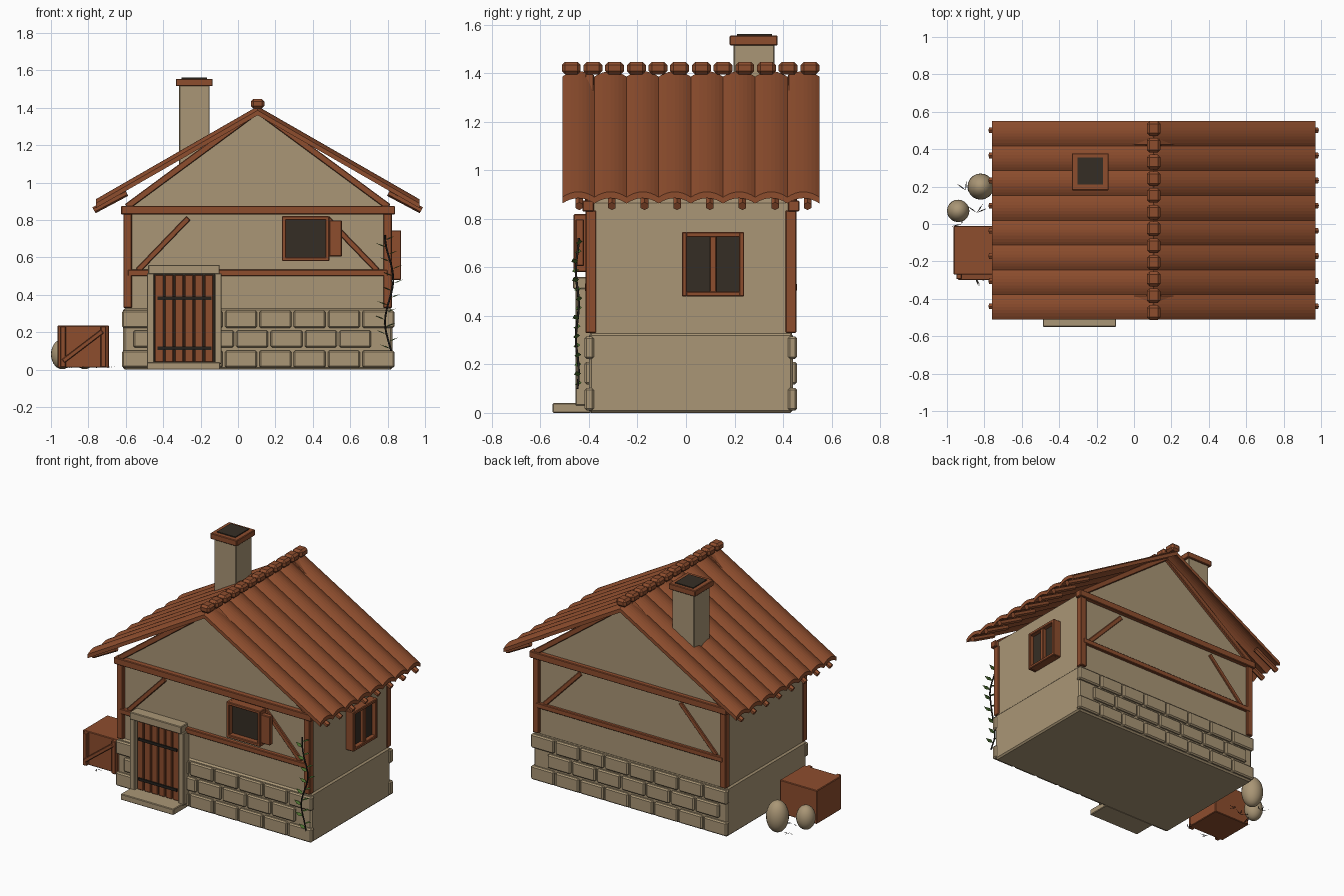
import bpy, bmesh, math, random
from mathutils import Vector, Matrix

if "Cube" in bpy.data.objects:
    bpy.data.objects.remove(bpy.data.objects["Cube"])

random.seed(4)
CX, CY = 0.105, 0.02          # middle of the house


def mat(name, rgb):
    m = bpy.data.materials.new(name)
    m.diffuse_color = (*rgb, 1)
    m.use_nodes = True
    m.node_tree.nodes["Principled BSDF"].inputs["Base Color"].default_value = m.diffuse_color
    return m


TAN = mat("plaster_stone", (0.40, 0.305, 0.18))
WOOD = mat("red_brown_wood", (0.27, 0.075, 0.027))
DARK = mat("dark_opening", (0.036, 0.027, 0.018))
IRON = mat("dark_iron", (0.018, 0.015, 0.012))
LEAF = mat("leaf_green", (0.075, 0.17, 0.03))


def finish(name, bm, m, bevel=0):
    bmesh.ops.recalc_face_normals(bm, faces=bm.faces)
    me = bpy.data.meshes.new(name)
    bm.to_mesh(me)
    bm.free()
    me.materials.append(m)
    ob = bpy.data.objects.new(name, me)
    bpy.context.collection.objects.link(ob)
    if bevel:
        b = ob.modifiers.new("bevel", 'BEVEL')
        b.width, b.segments = bevel, 1
    return ob


def box(name, x, y, z, m, bevel=0.004):
    bm = bmesh.new()
    c = [(a[0] + a[1]) / 2 for a in (x, y, z)]
    s = [a[1] - a[0] for a in (x, y, z)]
    bmesh.ops.create_cube(bm, size=1, matrix=Matrix.Translation(c) @ Matrix.Diagonal((*s, 1)))
    return finish(name, bm, m, bevel)


def beam(name, p, q, y, h, m=WOOD):
    """Slanted bar from p to q in the xz plane, y range, height h."""
    p, q = Vector((p[0], 0, p[1])), Vector((q[0], 0, q[1]))
    d = q - p
    bm = bmesh.new()
    mtx = (Matrix.Translation((p + q) / 2 + Vector((0, sum(y) / 2, 0)))
           @ Matrix.Rotation(-math.atan2(d.z, d.x), 4, 'Y')
           @ Matrix.Diagonal((d.length, y[1] - y[0], h, 1)))
    bmesh.ops.create_cube(bm, size=1, matrix=mtx)
    return finish(name, bm, m, 0.004)


def prism(name, pts, vec, m):
    """Extrude a closed outline along vec."""
    bm = bmesh.new()
    f = bm.faces.new([bm.verts.new(p) for p in pts])
    r = bmesh.ops.extrude_face_region(bm, geom=[f])
    bmesh.ops.translate(bm, vec=vec, verts=[v for v in r['geom'] if isinstance(v, bmesh.types.BMVert)])
    return finish(name, bm, m)


# --- body: stone base, plaster walls, gable prism
box("stone_base", (-0.615, 0.825), (-0.40, 0.44), (0, 0.328), TAN, 0.01)
box("walls", (-0.605, 0.815), (-0.39, 0.437), (0.32, 0.87), TAN)
prism("gable", [(-0.605, -0.39, 0.865), (0.815, -0.39, 0.865), (CX, -0.39, 1.385)], (0, 0.827, 0), TAN)

# --- stone blocks and timber frame, same on front and back
for side, s in (("front", -1), ("back", 1)):
    def yr(a, b):
        return tuple(sorted((CY + s * a, CY + s * b)))
    for row, (z0, x0, n) in enumerate(((0.01, -0.62, 8), (0.118, -0.56, 7), (0.223, -0.62, 8))):
        for i in range(n):
            x = x0 + i * 0.1835
            if s < 0 and x > -0.48 and x + 0.17 < -0.1:
                continue
            box(f"{side}_block", (x, x + 0.171), yr(0.40, 0.438), (z0, z0 + 0.092), TAN, 0.008)
    box(f"{side}_top_beam", (-0.625, 0.84), yr(0.40, 0.447), (0.83, 0.875), WOOD)
    box(f"{side}_mid_beam", (-0.59, 0.80), yr(0.40, 0.437), (0.50, 0.535), WOOD)
    for k in (-1, 1):
        c = CX + k * 0.695
        box(f"{side}_post", (c - 0.023, c + 0.023), yr(0.39, 0.435), (0.33, 0.835), WOOD)
        beam(f"{side}_brace", (CX + k * 0.64, 0.53), (CX + k * 0.37, 0.81), yr(0.40, 0.425), 0.03)
        beam(f"{side}_rake", (CX + k * 0.70, 0.87), (CX + k * 0.005, 1.383), yr(0.40, 0.437), 0.035)

# --- roof: curved tile columns, rafter tails, ridge caps
W, N = 0.1325, 8
SLOPE = Vector((0.865, 0, -0.497))
for k in (-1, 1):
    run = Vector((k * SLOPE.x, 0, SLOPE.z))
    for i in range(N):
        yc = -0.51 + W * (i + 0.5)
        top, low = [], []
        for j in range(9):
            t = -1 + j / 4
            y, z = yc + t * W * 0.5, 1.408 - 0.022 * t * t
            top.append((CX, y, z))
            low.append((CX, y, z - 0.026))
        prism("roof_tile_column", top + low[::-1], run, WOOD)
    for i in range(8):
        y = -0.44 + i * 0.1345
        p, q = Vector((CX + k * 0.875, y, 0.852)), Vector((CX + k * 0.70, y, 0.945))
        bm = bmesh.new()
        rot = (q - p).to_track_quat('Z', 'Y').to_matrix().to_4x4()
        bmesh.ops.create_cone(bm, cap_ends=True, segments=6, radius1=0.018, radius2=0.018,
                              depth=(q - p).length, matrix=Matrix.Translation((p + q) / 2) @ rot)
        finish("rafter_tail", bm, WOOD)
for i in range(12):
    y = -0.473 + i * 0.0894
    box("ridge_cap", (CX - 0.036, CX + 0.036), (y - 0.039, y + 0.039), (1.395, 1.447), WOOD, 0.014)

# --- chimney
box("chimney_shaft", (-0.315, -0.152), (0.195, 0.365), (1.08, 1.52), TAN)
box("chimney_cap", (-0.332, -0.136), (0.18, 0.378), (1.515, 1.555), WOOD)
box("chimney_opening", (-0.302, -0.167), (0.21, 0.355), (1.55, 1.561), DARK, 0)

# --- door with stone surround, planks, iron straps and step
for x in (-0.487, -0.125):
    box("door_jamb", (x, x + 0.038), (-0.455, -0.39), (0.03, 0.515), TAN)
box("door_lintel", (-0.48, -0.098), (-0.465, -0.39), (0.51, 0.56), TAN)
box("door_step", (-0.487, -0.095), (-0.55, -0.39), (0, 0.04), TAN)
box("door_backing", (-0.45, -0.125), (-0.425, -0.39), (0.03, 0.51), DARK, 0)
for i in range(6):
    x = -0.444 + i * 0.053
    box("door_plank", (x, x + 0.046), (-0.438, -0.39), (0.04, 0.507), WOOD)
for z in (0.105, 0.373):
    box("door_strap", (-0.43, -0.143), (-0.446, -0.436), (z, z + 0.018), IRON, 0)

# --- front window with open shutter
box("front_window_pane", (0.25, 0.475), (-0.425, -0.39), (0.59, 0.81), DARK, 0)
for x in (0.235, 0.467):
    box("front_window_side", (x, x + 0.022), (-0.463, -0.39), (0.58, 0.82), WOOD)
for z in (0.58, 0.799):
    box("front_window_rail", (0.25, 0.475), (-0.463, -0.39), (z, z + 0.021), WOOD)
box("front_shutter", (0.487, 0.555), (-0.455, -0.42), (0.605, 0.798), WOOD)

# --- side window with mullion
box("side_window_pane", (0.80, 0.842), (0, 0.225), (0.495, 0.73), DARK, 0)
for y in (-0.017, 0.218):
    box("side_window_side", (0.81, 0.872), (y, y + 0.022), (0.48, 0.745), WOOD)
for z in (0.48, 0.724):
    box("side_window_rail", (0.81, 0.872), (0, 0.225), (z, z + 0.021), WOOD)
box("side_window_mullion", (0.81, 0.865), (0.098, 0.125), (0.495, 0.73), WOOD)

# --- crate with trims and brace
box("crate", (-0.965, -0.69), (-0.27, -0.01), (0.01, 0.235), WOOD)
for x in (-0.95, -0.735):
    box("crate_upright", (x, x + 0.03), (-0.295, -0.265), (0.012, 0.232), WOOD)
beam("crate_brace", (-0.935, 0.045), (-0.725, 0.205), (-0.30, -0.265), 0.025)

# --- rounded boulders
for x, y, r, h in ((-0.82, 0.20, 0.07, 0.105), (-0.94, 0.07, 0.06, 0.08)):
    bm = bmesh.new()
    bmesh.ops.create_uvsphere(bm, u_segments=20, v_segments=14, radius=1,
                              matrix=Matrix.Translation((x, y, h + 0.002)) @ Matrix.Diagonal((r, r, h, 1)))
    for f in bm.faces:
        f.smooth = True
    finish("boulder", bm, TAN)


def blade(name, base, tip, width, m):
    """Flat diamond leaf from base to tip."""
    a, b = Vector(base), Vector(tip)
    mid, w = a.lerp(b, 0.45), Vector(width)
    bm = bmesh.new()
    bm.faces.new([bm.verts.new(v) for v in (a, mid + w, b, mid - w)])
    finish(name, bm, m)


# --- loose grass around the boulders and crate
for x, y in ((-0.90, 0.18), (-0.84, 0.06), (-0.76, 0.12), (-0.92, 0.0), (-0.70, -0.29), (-0.85, -0.28)):
    for i in range(3):
        a = random.uniform(0, 6.28)
        d = Vector((math.cos(a), math.sin(a), 0.15)) * 0.06
        p = Vector((x, y, 0.008))
        blade("grass_blade", p, p + d, (-d.y * 0.05, d.x * 0.05, 0), IRON)


# --- climbing ivy: wavy stem and leaves
def stem_at(t):
    return Vector((0.808 + 0.022 * math.sin(t * 8.5 + 2.6), -0.448 + 0.006 * math.sin(t * 14), 0.10 + 0.62 * t))


cu = bpy.data.curves.new("ivy_stem", 'CURVE')
cu.dimensions, cu.bevel_depth, cu.bevel_resolution = '3D', 0.005, 1
sp = cu.splines.new('POLY')
sp.points.add(20)
for i, p in enumerate(sp.points):
    p.co = (*stem_at(i / 20), 1)
cu.materials.append(IRON)
bpy.context.collection.objects.link(bpy.data.objects.new("ivy_stem", cu))
for i in range(16):
    p = stem_at((i + 0.3) / 16)
    k = 1 if i % 2 else -1
    blade("ivy_leaf", p, p + Vector((k * 0.055, random.uniform(-0.015, 0.01), 0.022)), (0, 0.014, 0.003), LEAF)
